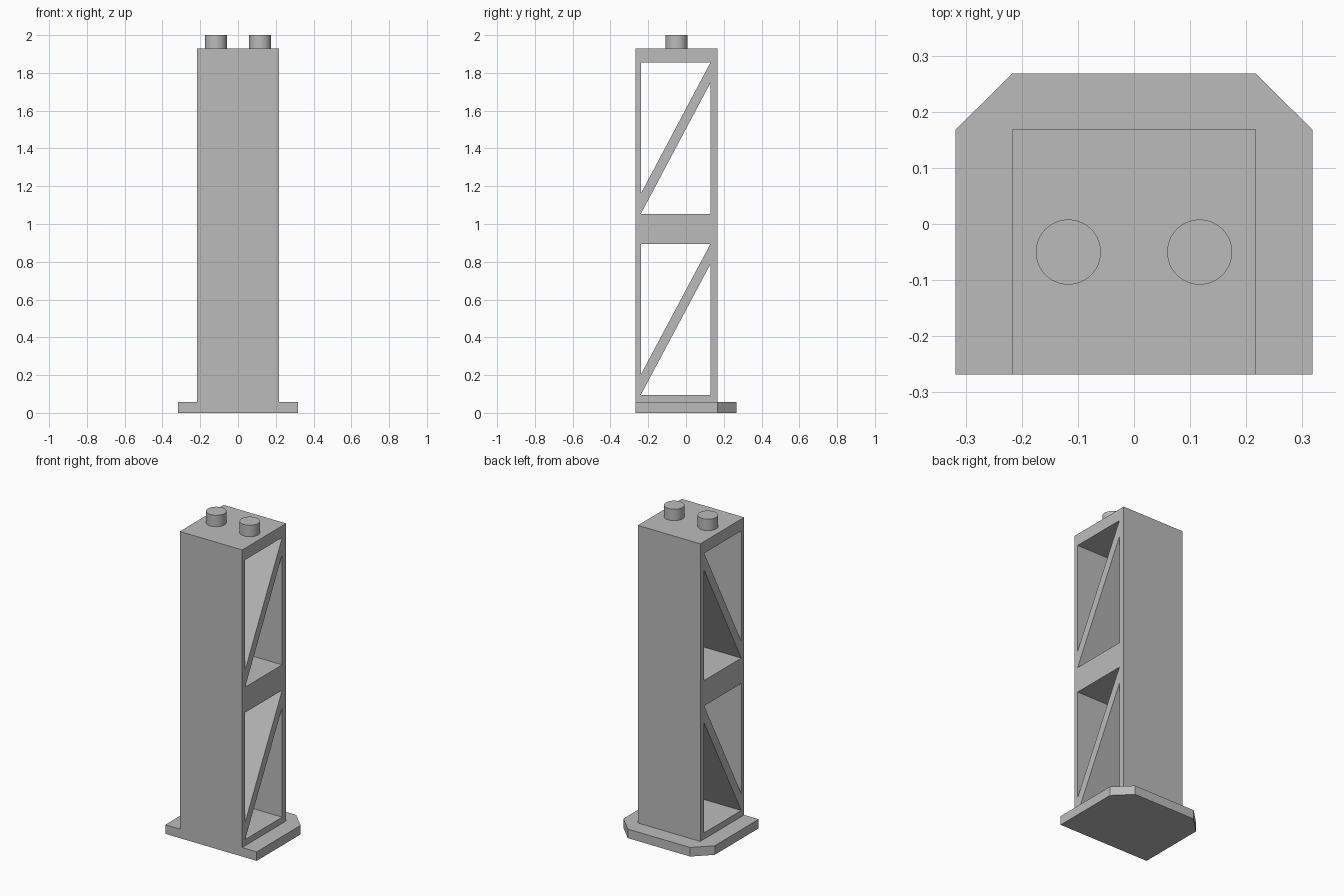
import bpy, bmesh
from math import radians

if "Cube" in bpy.data.objects:
    bpy.data.objects.remove(bpy.data.objects["Cube"])

grey = bpy.data.materials.new("light_grey")
grey.use_nodes = True
colour = (0.5, 0.5, 0.5, 1)
grey.diffuse_color = colour
grey.node_tree.nodes["Principled BSDF"].inputs["Base Color"].default_value = colour

FRONT, BACK = -0.268, 0.168
BASE_TOP, COLUMN_TOP = 0.057, 1.928


def extrude_outlines(name, outlines, low, high, rotation=(0, 0, 0)):
    """Extrude an outline with optional holes along its local z axis."""
    curve = bpy.data.curves.new(name, "CURVE")
    curve.dimensions = "2D"
    curve.fill_mode = "BOTH"
    curve.extrude = (high - low) / 2
    for outline in outlines:
        spline = curve.splines.new("POLY")
        spline.points.add(len(outline) - 1)
        for point, (u, v) in zip(spline.points, outline):
            point.co = (u, v, 0, 1)
        spline.use_cyclic_u = True
    temp = bpy.data.objects.new(name + "_outline", curve)
    bpy.context.collection.objects.link(temp)
    bpy.context.view_layer.update()
    graph = bpy.context.evaluated_depsgraph_get()
    mesh = bpy.data.meshes.new_from_object(temp.evaluated_get(graph))
    bpy.data.objects.remove(temp)

    # Weld the caps to the walls and make the faces point outwards
    bm = bmesh.new()
    bm.from_mesh(mesh)
    bmesh.ops.remove_doubles(bm, verts=bm.verts, dist=0.0001)
    bmesh.ops.translate(bm, verts=bm.verts, vec=(0, 0, (low + high) / 2))
    bmesh.ops.recalc_face_normals(bm, faces=bm.faces)
    for face in bm.faces:
        face.smooth = False
    bm.to_mesh(mesh)
    bm.free()
    mesh.materials.clear()
    mesh.materials.append(grey)
    obj = bpy.data.objects.new(name, mesh)
    obj.rotation_euler = rotation
    bpy.context.collection.objects.link(obj)
    return obj


# Base plate with chamfered back corners
half = [(0.318, FRONT), (0.318, BACK), (0.217, 0.268)]
extrude_outlines("base_plate", [half + [(-x, y) for x, y in reversed(half)]], 0, BASE_TOP)

# Column: side profile with two trussed windows running right through
inner_front, inner_back = -0.239, 0.129
profile = [[(FRONT, BASE_TOP), (BACK, BASE_TOP), (BACK, COLUMN_TOP), (FRONT, COLUMN_TOP)]]
for bottom, top in ((0.096, 0.894), (1.054, 1.854)):
    brace = 0.107
    profile.append([(inner_front, bottom + brace), (inner_back, top), (inner_front, top)])
    profile.append([(inner_front, bottom), (inner_back, bottom), (inner_back, top - brace)])
extrude_outlines("truss_column", profile, -0.217, 0.217, (radians(90), 0, radians(90)))

# Pegs on top
for side, x in (("left", 0.117), ("right", -0.117)):
    bpy.ops.mesh.primitive_cylinder_add(
        vertices=48, radius=0.058, depth=2 - COLUMN_TOP,
        location=(x, -0.05, (2 + COLUMN_TOP) / 2))
    peg = bpy.context.object
    peg.name = side + "_peg"
    peg.data.materials.append(grey)
    bpy.ops.object.shade_smooth_by_angle(angle=radians(40))
